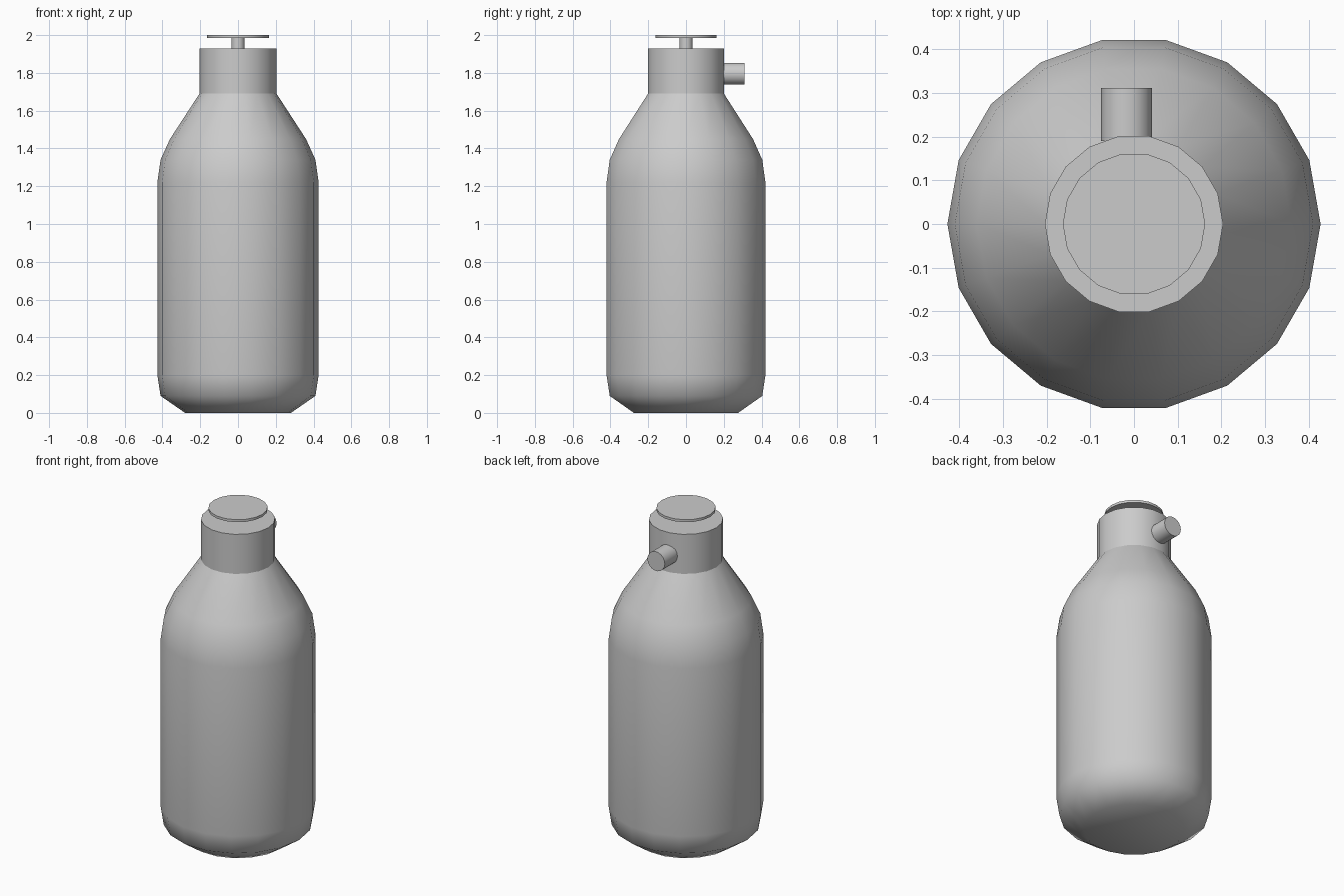
import bpy, bmesh, math
from mathutils import Matrix, Vector

if "Cube" in bpy.data.objects:
    bpy.data.objects.remove(bpy.data.objects["Cube"])

SIDES = 18


def lathe(name, profile, cap_start=True, cap_end=True, angle=60, matrix=Matrix()):
    """Revolve (radius, height) points around z, bottom to top."""
    bm = bmesh.new()
    rings = []
    for r, z in profile:
        ring = []
        for i in range(SIDES):
            a = 2 * math.pi * i / SIDES
            ring.append(bm.verts.new((r * math.cos(a), r * math.sin(a), z)))
        rings.append(ring)
    for low, high in zip(rings, rings[1:]):
        for i in range(SIDES):
            j = (i + 1) % SIDES
            bm.faces.new((low[i], low[j], high[j], high[i]))
    if cap_start:
        bm.faces.new(rings[0][::-1])
    if cap_end:
        bm.faces.new(rings[-1])
    bm.transform(matrix)
    mesh = bpy.data.meshes.new(name)
    bm.to_mesh(mesh)
    bm.free()
    obj = bpy.data.objects.new(name, mesh)
    bpy.context.collection.objects.link(obj)
    bpy.ops.object.select_all(action='DESELECT')
    obj.select_set(True)
    bpy.context.view_layer.objects.active = obj
    bpy.ops.object.shade_smooth_by_angle(angle=math.radians(angle))
    return obj


# Bottle body with chamfered base and sloping shoulder
lathe("bottle_body", [(0.28, 0), (0.41, 0.09), (0.427, 0.2), (0.427, 1.22),
                      (0.41, 1.34), (0.36, 1.45), (0.204, 1.69)], cap_end=False)

# Neck collar
lathe("neck_collar", [(0.204, 1.69), (0.204, 1.93)], cap_start=False)

# Pump stem and press plate
lathe("pump_stem", [(0.035, 1.93), (0.035, 1.986)], False, False)
lathe("press_plate", [(0.163, 1.985), (0.163, 2.0)])

# Spout pointing out of the back of the collar
to_back = Matrix.Translation(Vector((-0.017, 0, 1.795))) @ Matrix.Rotation(-math.pi / 2, 4, 'X')
lathe("spout", [(0.0585, 0.19), (0.0585, 0.311)], matrix=to_back)
